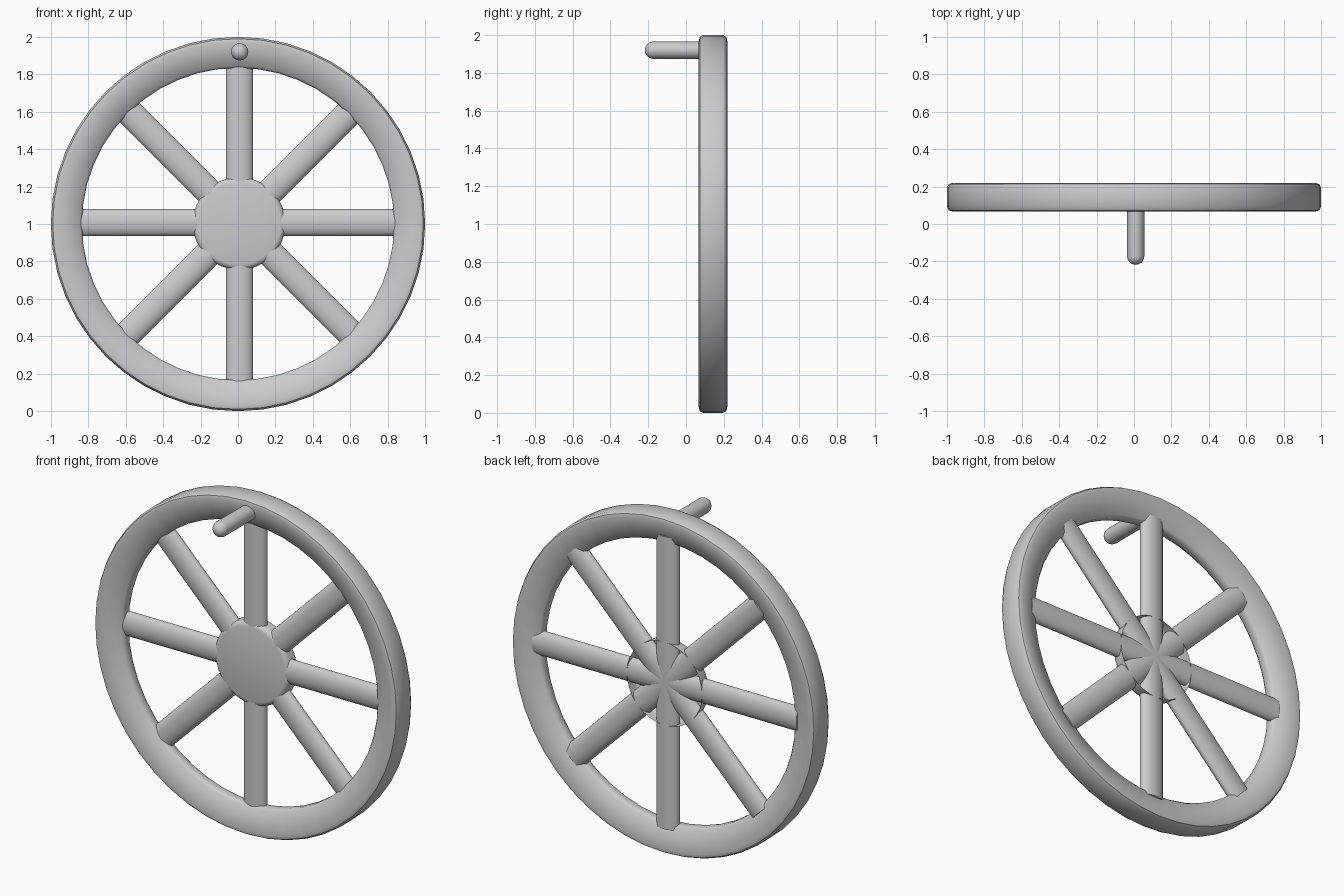
import bpy, bmesh, math
from mathutils import Matrix

if "Cube" in bpy.data.objects:
    bpy.data.objects.remove(bpy.data.objects["Cube"])


def lathe(name, profile, segments, centre, closed=False, angle=40):
    """Spin (radius, y) points around the y axis; centre is (x, z)."""
    bm = bmesh.new()
    verts = [bm.verts.new((r, y, 0)) for r, y in profile]
    pairs = list(zip(verts, verts[1:]))
    if closed:
        pairs.append((verts[-1], verts[0]))
    edges = [bm.edges.new(p) for p in pairs]
    bmesh.ops.spin(bm, geom=verts + edges, cent=(0, 0, 0), axis=(0, 1, 0),
                   angle=math.tau, steps=segments, use_duplicate=False)
    bmesh.ops.remove_doubles(bm, verts=bm.verts, dist=1e-5)
    bmesh.ops.recalc_face_normals(bm, faces=bm.faces)
    return finish(name, bm, (centre[0], 0, centre[1]), angle)


def finish(name, bm, location, angle):
    mesh = bpy.data.meshes.new(name)
    bm.to_mesh(mesh)
    bm.free()
    ob = bpy.data.objects.new(name, mesh)
    bpy.context.collection.objects.link(ob)
    ob.location = location
    bpy.ops.object.select_all(action='DESELECT')
    ob.select_set(True)
    bpy.context.view_layer.objects.active = ob
    bpy.ops.object.shade_smooth_by_angle(angle=math.radians(angle))
    return ob


def arc(cx, cy, r, start, end, n):
    """Rounded corner points in (radius, y)."""
    return [(cx + r * math.cos(math.radians(start + (end - start) * i / n)),
             cy + r * math.sin(math.radians(start + (end - start) * i / n)))
            for i in range(n + 1)]


# Rim: section tapers towards the inside, outer edges bevelled
mid = 0.143
half = [(0.834, 0.020), (0.845, 0.034), (0.970, 0.076), (0.990, 0.070), (1.0, 0.052)]
rim = [(r, mid - w) for r, w in half] + [(r, mid + w) for r, w in reversed(half)]
lathe("rim", rim, 48, (0, 1.0), closed=True)

# Hub: shallow cup, closed and rounded at the front, open at the back
h, front, back = 0.028, 0.114, 0.194
lathe("hub", [(0, front)] + arc(0.248 - h, front + h, h, -90, 0, 3)
      + [(0.248, back)], 32, (0.006, 1.003), angle=50)

# Spokes: four flattened round bars crossing at the hub
bm = bmesh.new()
for i in range(4):
    turn = Matrix.Rotation(i * math.pi / 4, 4, 'Y')
    flat = Matrix.Diagonal((1, 0.55, 1, 1))
    bmesh.ops.create_cone(bm, cap_ends=True, segments=32, radius1=0.073,
                          radius2=0.073, depth=1.74, matrix=turn @ flat)
finish("spokes", bm, (0.008, 0.155, 1.008), 40)

# Handle: round-tipped peg sticking out of the rim front
r = 0.046
lathe("handle", arc(0, -0.218 + r, r, -90, 0, 6) + [(r, 0.13), (0, 0.13)],
      24, (0.009, 1.92))
